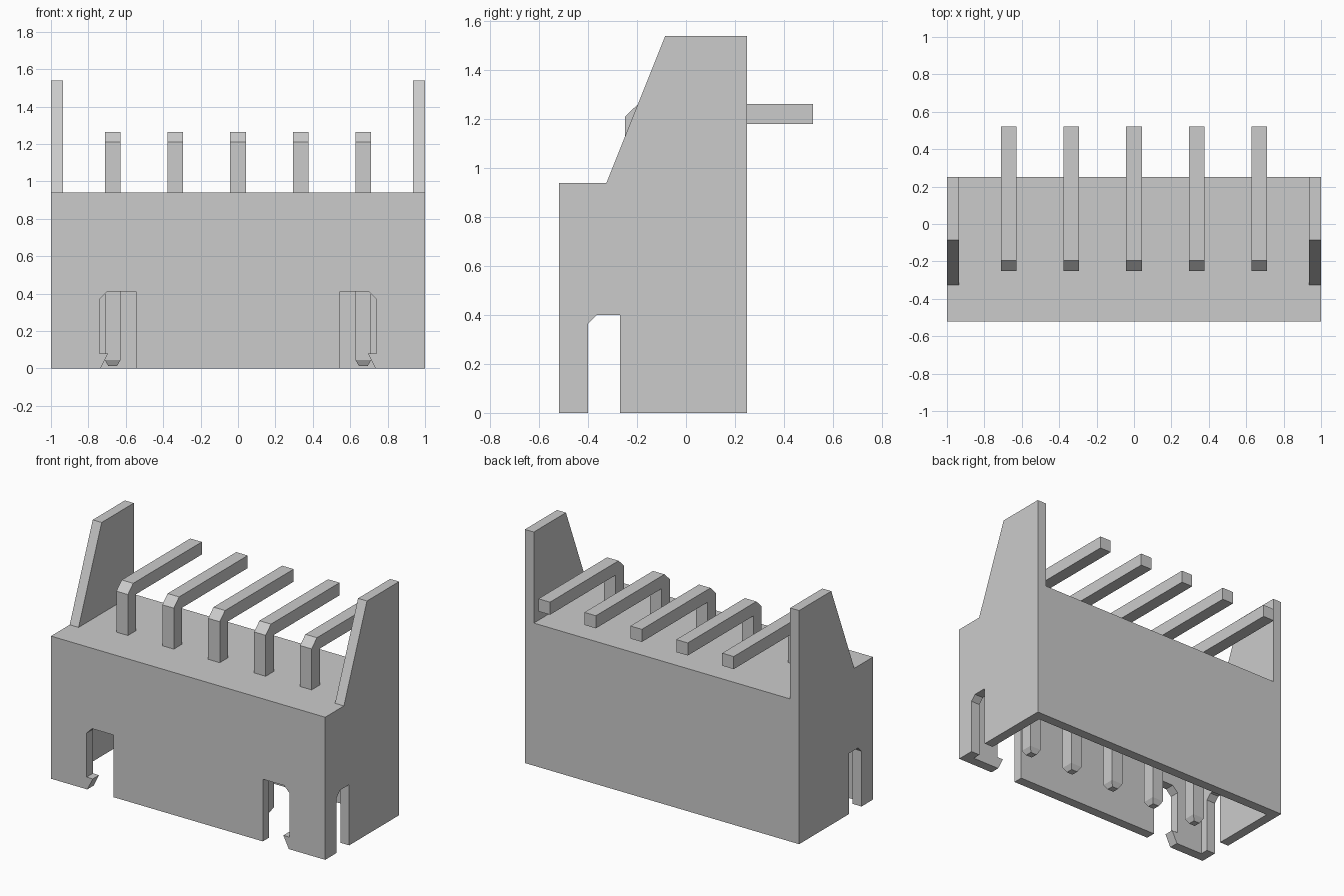
import bpy
import bmesh
from mathutils import Vector

if "Cube" in bpy.data.objects:
    bpy.data.objects.remove(bpy.data.objects["Cube"], do_unlink=True)

grey = bpy.data.materials.new("light_grey")
grey.use_nodes = True
grey.diffuse_color = (0.6, 0.6, 0.6, 1)
grey.node_tree.nodes["Principled BSDF"].inputs["Base Color"].default_value = (0.6, 0.6, 0.6, 1)

WALL = 0.065
FRONT, BACK = -0.52, 0.25
TOP = 0.94
INNER = 1 - WALL


def finish(bm, name):
    bmesh.ops.recalc_face_normals(bm, faces=bm.faces)
    mesh = bpy.data.meshes.new(name)
    bm.to_mesh(mesh)
    bm.free()
    mesh.materials.append(grey)
    obj = bpy.data.objects.new(name, mesh)
    bpy.context.collection.objects.link(obj)
    return obj


def prism(points, axis, start, end):
    """Extrude an outline (y, z) along x, or (x, z) along y."""
    bm = bmesh.new()
    place = (lambda a, b: (start, a, b)) if axis == "x" else (lambda a, b: (a, start, b))
    face = bm.faces.new([bm.verts.new(place(a, b)) for a, b in points])
    moved = bmesh.ops.extrude_face_region(bm, geom=[face])["geom"]
    shift = Vector((end - start, 0, 0)) if axis == "x" else Vector((0, end - start, 0))
    bmesh.ops.translate(bm, vec=shift, verts=[v for v in moved if isinstance(v, bmesh.types.BMVert)])
    bmesh.ops.recalc_face_normals(bm, faces=bm.faces)
    return bm


def rect(a0, a1, b0, b1):
    return [(a0, b0), (a1, b0), (a1, b1), (a0, b1)]


# Side walls with raised wings and latch slots
side = [(FRONT, 0), (-0.40, 0), (-0.40, 0.365), (-0.365, 0.40), (-0.27, 0.40), (-0.27, 0),
        (BACK, 0), (BACK, 1.54), (-0.085, 1.54), (-0.325, TOP), (FRONT, TOP)]
for name, sign in (("left", 1), ("right", -1)):
    finish(prism(side, "x", sign * INNER, sign), "side_wall_" + name)

# Front wall with two hooked slots
half = [(0.545, 0), (0.545, 0.41), (0.70, 0.41), (0.74, 0.37), (0.74, 0.08),
        (0.695, 0.08), (0.735, 0), (INNER, 0), (INNER, TOP)]
front = half + [(-x, z) for x, z in reversed(half)]
finish(prism(front, "y", FRONT, FRONT + WALL), "front_wall")

# Back wall and the thick block that holds the pins
finish(prism(rect(-INNER, INNER, 0, TOP), "y", BACK - WALL, BACK), "back_wall")
finish(prism(rect(-INNER, INNER, 0.66, TOP), "y", FRONT + WALL, BACK - WALL), "pin_block")

# Bent pins with tapered lower tips
bent = [(-0.25, 0.045), (-0.165, 0.045), (-0.165, 1.18), (0.52, 1.18),
        (0.52, 1.263), (-0.195, 1.263), (-0.25, 1.21)]
for i in range(5):
    x = (i - 2) * 0.335
    bm = prism(bent, "x", x - 0.042, x + 0.042)
    tip = min(bm.faces, key=lambda f: f.calc_center_median().z)
    centre = tip.calc_center_median()
    new = bmesh.ops.extrude_face_region(bm, geom=[tip])["geom"]
    bmesh.ops.delete(bm, geom=[tip], context="FACES_ONLY")
    for v in new:
        if isinstance(v, bmesh.types.BMVert):
            v.co = centre + (v.co - centre) * 0.55
            v.co.z = 0.012
    finish(bm, "pin_%d" % (i + 1))
